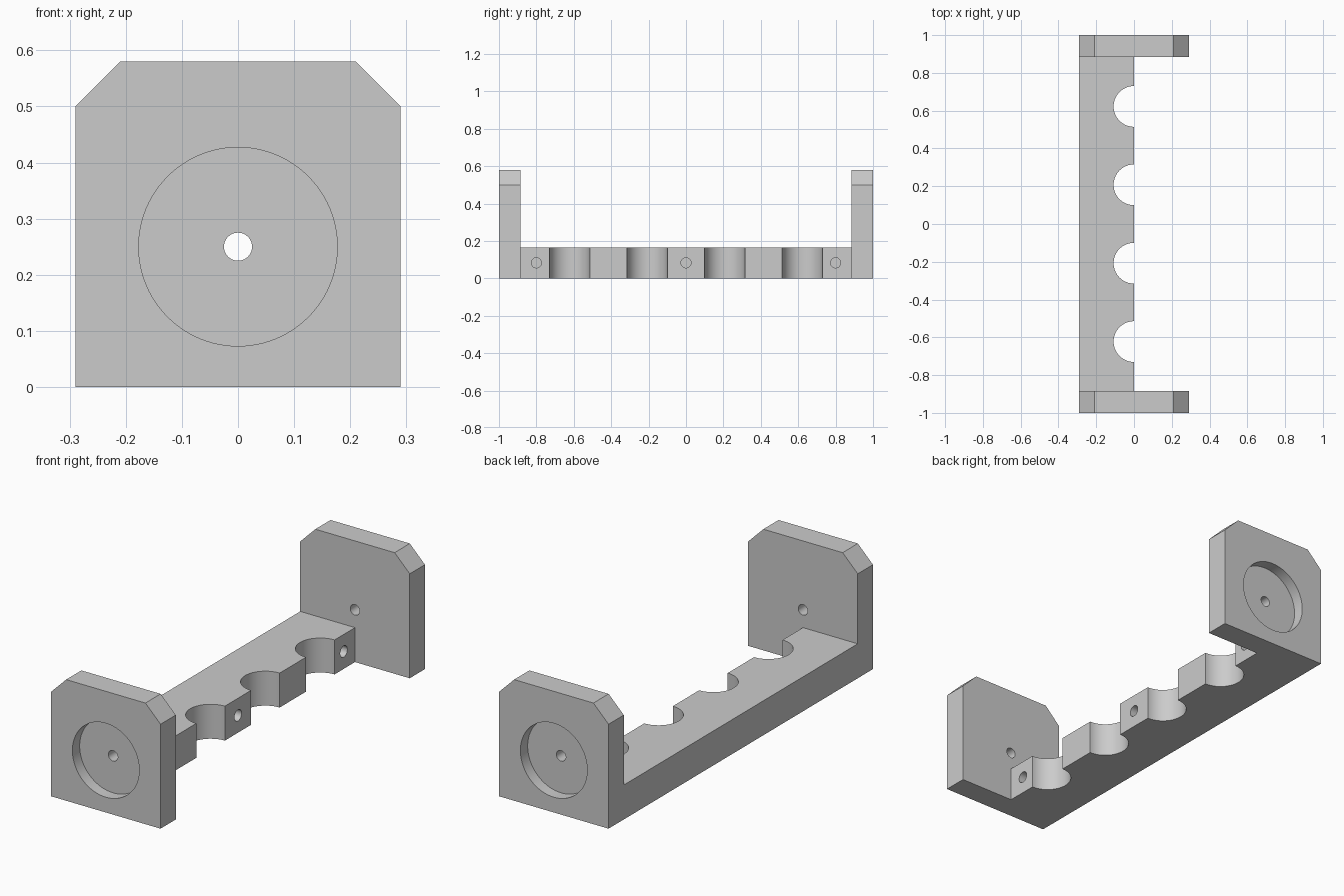
import bpy, bmesh, math
from mathutils import Matrix, Vector

if "Cube" in bpy.data.objects:
    bpy.data.objects.remove(bpy.data.objects["Cube"])

grey = bpy.data.materials.new("plain grey")
grey.diffuse_color = (0.6, 0.6, 0.6, 1)
grey.use_nodes = True
grey.node_tree.nodes["Principled BSDF"].inputs["Base Color"].default_value = grey.diffuse_color

PLATE_IN, BEAM_H = 0.885, 0.165


def prism(name, points, direction):
    """Extrude a closed outline of 3D points along a vector."""
    bm = bmesh.new()
    face = bm.faces.new([bm.verts.new(p) for p in points])
    ext = bmesh.ops.extrude_face_region(bm, geom=[face])
    bmesh.ops.translate(bm, vec=direction,
                        verts=[g for g in ext["geom"] if isinstance(g, bmesh.types.BMVert)])
    bmesh.ops.recalc_face_normals(bm, faces=bm.faces)
    return finish(name, bm)


def rod(name, start, end, radius, sides=64):
    """Cylinder between two points."""
    a, b = Vector(start), Vector(end)
    rot = (b - a).to_track_quat('Z', 'Y').to_matrix().to_4x4()
    bm = bmesh.new()
    bmesh.ops.create_cone(bm, cap_ends=True, segments=sides, radius1=radius, radius2=radius,
                          depth=(b - a).length, matrix=Matrix.Translation((a + b) / 2) @ rot)
    return finish(name, bm)


def finish(name, bm):
    me = bpy.data.meshes.new(name)
    bm.to_mesh(me)
    bm.free()
    me.materials.append(grey)
    ob = bpy.data.objects.new(name, me)
    bpy.context.collection.objects.link(ob)
    return ob


def boolean(target, tool, op):
    mod = target.modifiers.new(op, 'BOOLEAN')
    mod.operation, mod.solver, mod.object = op, 'EXACT', tool
    bpy.context.view_layer.objects.active = target
    bpy.ops.object.modifier_apply(modifier=mod.name)
    bpy.data.objects.remove(tool)


# beam: flat bar outline with four half-round scallops along its open edge
outline = [(-0.29, PLATE_IN + 0.05, 0), (-0.29, -PLATE_IN - 0.05, 0), (0, -PLATE_IN - 0.05, 0)]
for cy in (-0.6225, -0.2075, 0.2075, 0.6225):
    for i in range(33):
        t = -math.pi / 2 - math.pi * i / 32
        outline.append((0.108 * math.cos(t), cy + 0.108 * math.sin(t), 0))
outline.append((0, PLATE_IN + 0.05, 0))
bracket = prism("bracket_body", outline, (0, 0, BEAM_H))

# end plates: chamfered top corners
plate = [(-0.29, 0), (0.29, 0), (0.29, 0.5), (0.21, 0.58), (-0.21, 0.58), (-0.29, 0.5)]
for s in (-1, 1):
    end = prism("end_plate", [(x, s * PLATE_IN, z) for x, z in plate],
                (0, s * (1 - PLATE_IN), 0))
    boolean(bracket, end, 'UNION')

# round recess on each outer face, with a through hole
for s in (-1, 1):
    boolean(bracket, rod("recess_cutter", (0, s * 0.945, 0.25), (0, s * 1.1, 0.25), 0.177, 96),
            'DIFFERENCE')
    boolean(bracket, rod("hole_cutter", (0, s * 0.85, 0.25), (0, s * 1.1, 0.25), 0.025),
            'DIFFERENCE')

# blind screw holes in the beam edge
for y in (-0.8, 0, 0.8):
    boolean(bracket, rod("screw_hole_cutter", (-0.18, y, 0.083), (0.1, y, 0.083), 0.027),
            'DIFFERENCE')

bpy.ops.object.select_all(action='DESELECT')
bracket.select_set(True)
bpy.context.view_layer.objects.active = bracket
bpy.ops.object.shade_smooth_by_angle(angle=math.radians(30))
